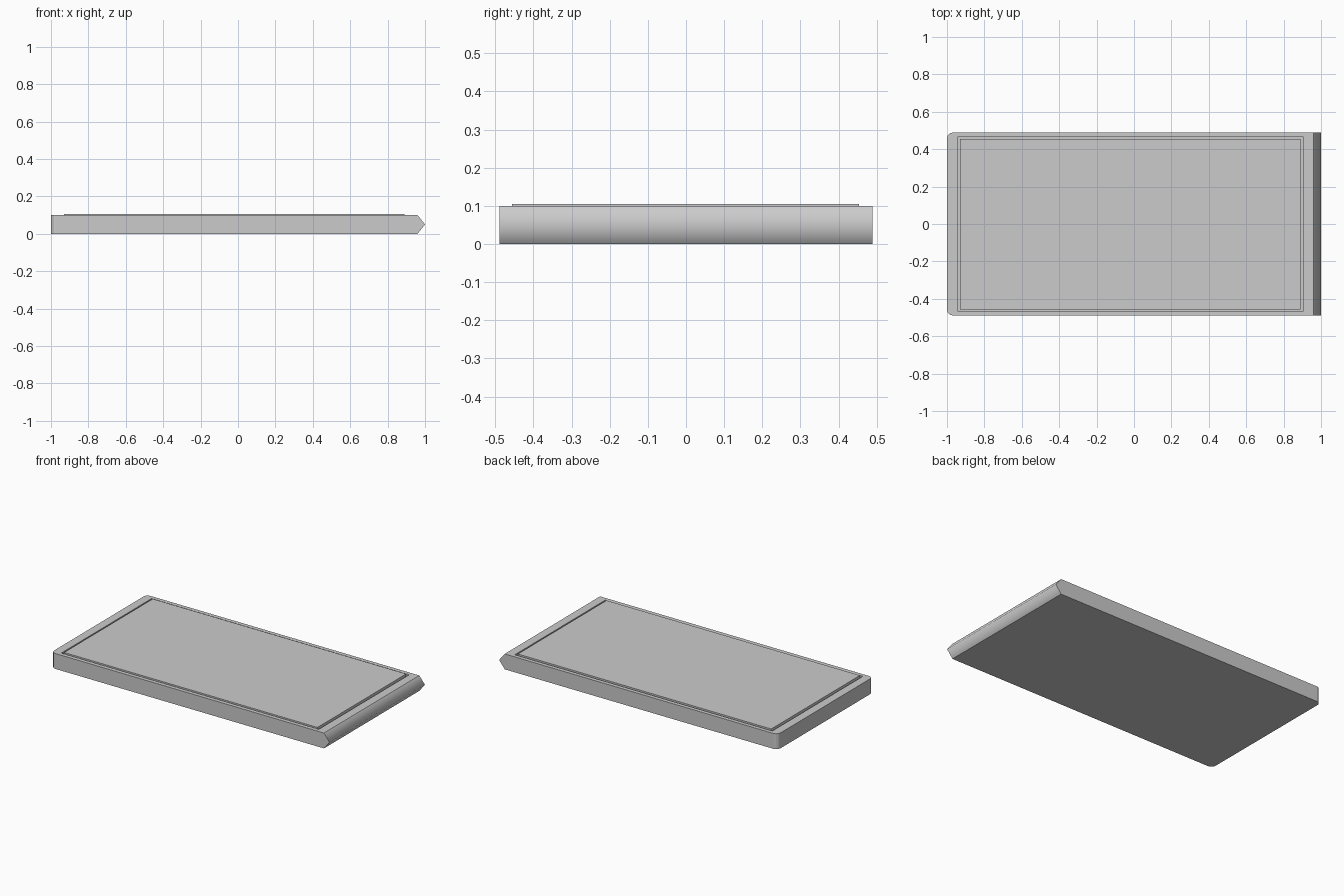
import bpy, bmesh

if "Cube" in bpy.data.objects:
    bpy.data.objects.remove(bpy.data.objects["Cube"])

HALF_Y = 0.489
GROOVE_Z = 0.08


def finish(name, bm):
    bmesh.ops.recalc_face_normals(bm, faces=bm.faces)
    mesh = bpy.data.meshes.new(name)
    bm.to_mesh(mesh)
    bm.free()
    obj = bpy.data.objects.new(name, mesh)
    bpy.context.collection.objects.link(obj)
    return obj


def box(name, x0, x1, y0, y1, z0, z1):
    bm = bmesh.new()
    bmesh.ops.create_cube(bm, size=1)
    for v in bm.verts:
        v.co = (x1 if v.co.x > 0 else x0, y1 if v.co.y > 0 else y0, z1 if v.co.z > 0 else z0)
    return finish(name, bm)


# Slab body: side profile with a pointed right end, extruded in depth
bm = bmesh.new()
profile = [(-1, 0), (0.96, 0), (1, 0.05), (0.96, 0.1), (-1, 0.1)]
face = bm.faces.new([bm.verts.new((x, -HALF_Y, z)) for x, z in profile])
ext = bmesh.ops.extrude_face_region(bm, geom=[face])
for v in ext["geom"]:
    if isinstance(v, bmesh.types.BMVert):
        v.co.y = HALF_Y

# Rounded vertical corners on the left end
corners = [e for e in bm.edges
           if all(v.co.x < -0.99 for v in e.verts) and abs(e.verts[0].co.y - e.verts[1].co.y) < 1e-4]
bmesh.ops.bevel(bm, geom=corners, offset=0.03, segments=3, profile=0.5, affect='EDGES')

# Only the pointed end is smooth shaded across its ridge
bm.normal_update()
for f in bm.faces:
    c = f.calc_center_median()
    f.smooth = c.x > 0.96
for e in bm.edges:
    e.smooth = all(v.co.x > 0.99 for v in e.verts) and all(f.smooth for f in e.link_faces)
body = finish("slab_body", bm)

# Rectangular recess in the top, forming the groove around the panel
cutter = box("recess_cutter", -0.945, 0.905, -0.464, 0.464, GROOVE_Z, 0.2)
cutter.hide_render = True
mod = body.modifiers.new("recess", 'BOOLEAN')
mod.operation = 'DIFFERENCE'
mod.solver = 'EXACT'
mod.object = cutter
bpy.context.view_layer.objects.active = body
bpy.ops.object.modifier_apply(modifier=mod.name)
bpy.data.objects.remove(cutter)

# Slightly raised top panel
box("top_panel", -0.93, 0.89, -0.456, 0.454, GROOVE_Z, 0.105)
